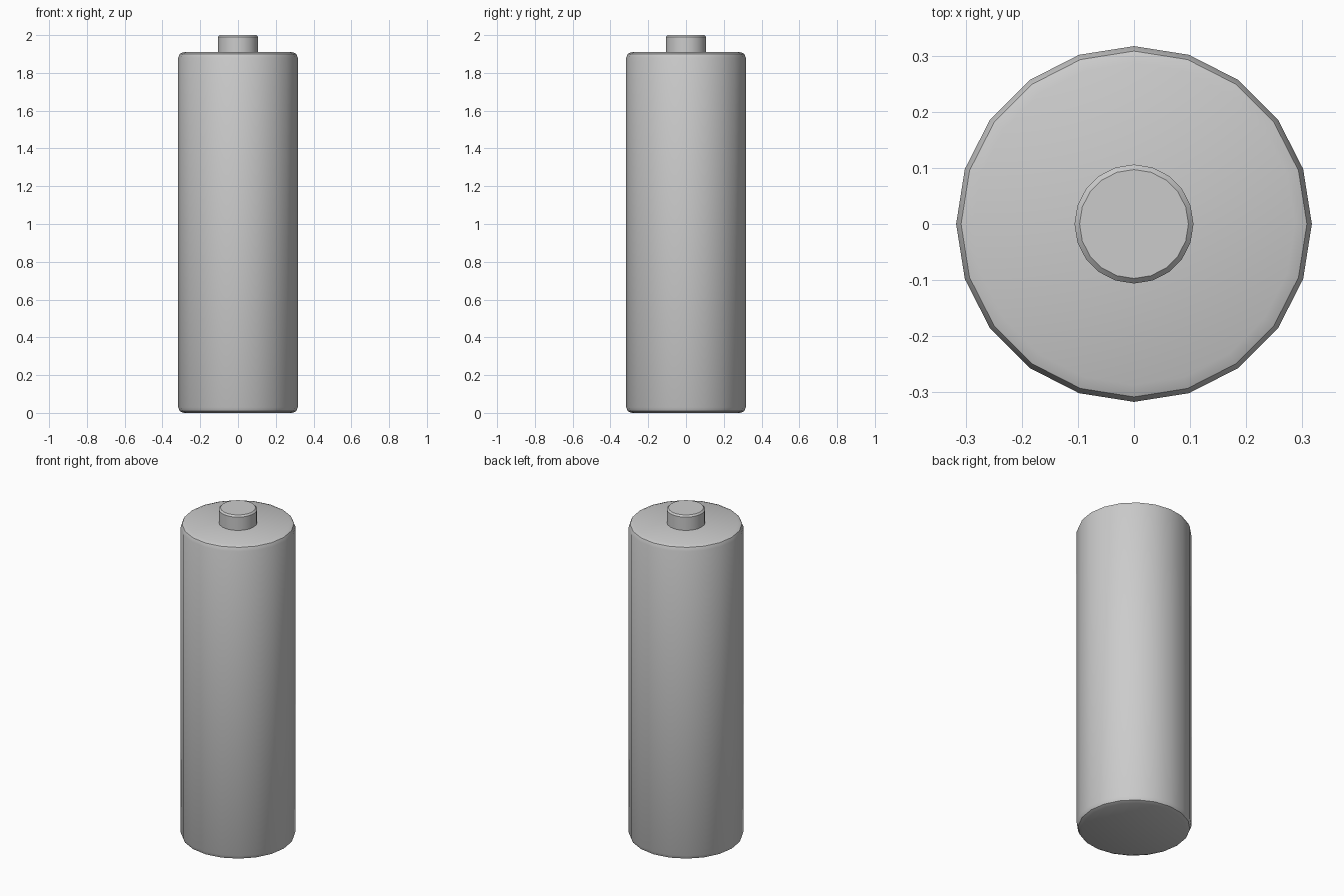
import bpy, bmesh
from math import cos, sin, tau

if "Cube" in bpy.data.objects:
    bpy.data.objects.remove(bpy.data.objects["Cube"])

SIDES = 20


def lathe(name, profile, angle):
    """Closed solid of revolution from (radius, z) pairs, bottom to top."""
    bm = bmesh.new()
    rings = [[bm.verts.new((r * cos(tau * i / SIDES), r * sin(tau * i / SIDES), z))
              for i in range(SIDES)] for r, z in profile]
    for a, b in zip(rings, rings[1:]):
        for i in range(SIDES):
            j = (i + 1) % SIDES
            bm.faces.new((a[i], a[j], b[j], b[i]))
    bm.faces.new(rings[0][::-1])
    bm.faces.new(rings[-1])
    mesh = bpy.data.meshes.new(name)
    bm.to_mesh(mesh)
    bm.free()
    obj = bpy.data.objects.new(name, mesh)
    bpy.context.collection.objects.link(obj)
    bpy.ops.object.select_all(action='DESELECT')
    obj.select_set(True)
    bpy.context.view_layer.objects.active = obj
    bpy.ops.object.shade_smooth_by_angle(angle=angle)
    return obj


# Battery casing with rounded rims
R, H, W = 0.317, 1.91, 0.03
M = W * 0.293
lathe("battery_body", [(R - W, 0), (R - M, M), (R, W),
                       (R, H - W), (R - M, H - M), (R - W, H)], 0.6)

# Positive terminal with a small chamfer
lathe("terminal", [(0.106, H - 0.01), (0.106, 1.991), (0.097, 2.0)], 0.6)
